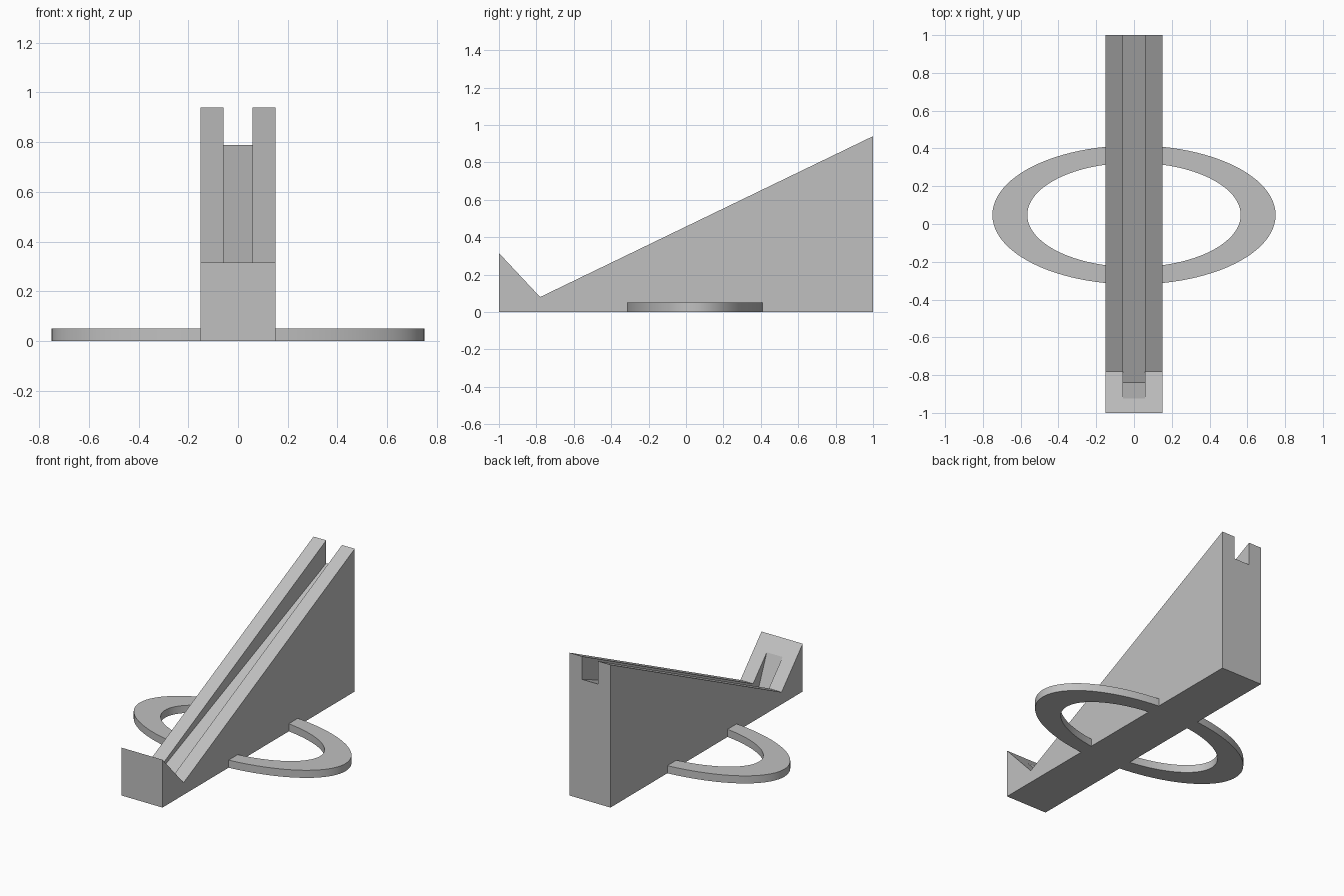
import bpy
import bmesh
from math import cos, sin, tau

if "Cube" in bpy.data.objects:
    bpy.data.objects.remove(bpy.data.objects["Cube"])

GREY = (0.53, 0.53, 0.53, 1)
grey = bpy.data.materials.new("plain_grey")
grey.use_nodes = True
grey.diffuse_color = GREY
grey.node_tree.nodes["Principled BSDF"].inputs["Base Color"].default_value = GREY


def add_object(name, bm):
    bmesh.ops.recalc_face_normals(bm, faces=bm.faces)
    mesh = bpy.data.meshes.new(name)
    bm.to_mesh(mesh)
    bm.free()
    mesh.materials.append(grey)
    obj = bpy.data.objects.new(name, mesh)
    bpy.context.collection.objects.link(obj)
    return obj


def side_profile(name, points, half_width):
    """Extrude a (y, z) outline across x."""
    bm = bmesh.new()
    face = bm.faces.new([bm.verts.new((-half_width, y, z)) for y, z in points])
    result = bmesh.ops.extrude_face_region(bm, geom=[face])
    moved = [v for v in result["geom"] if isinstance(v, bmesh.types.BMVert)]
    bmesh.ops.translate(bm, vec=(2 * half_width, 0, 0), verts=moved)
    return add_object(name, bm)


# Wedge stand with a raised front stop
stand = side_profile("ramp_stand", [(-1, 0), (1, 0), (1, 0.94), (-0.78, 0.08), (-1, 0.315)], 0.15)

# Groove along the ramp, shallow at the front and deep at the back
cutter = side_profile("groove_cutter", [(-0.84, 0.035), (1.1, 0.83), (1.1, 1.3), (-1, 1.3), (-1, 0.417)], 0.0575)
cutter.hide_render = True
cut = stand.modifiers.new("groove", 'BOOLEAN')
cut.operation = 'DIFFERENCE'
cut.solver = 'EXACT'
cut.object = cutter
bpy.context.view_layer.objects.active = stand
stand.select_set(True)
bpy.ops.object.modifier_apply(modifier=cut.name)
bpy.data.objects.remove(cutter)

# Flat oval ring that steadies the stand
SEGMENTS = 96
HEIGHT = 0.05
bm = bmesh.new()
loops = []
for rx, ry, z in [(0.75, 0.368, 0), (0.75, 0.368, HEIGHT), (0.565, 0.276, HEIGHT), (0.565, 0.276, 0)]:
    angles = [tau * i / SEGMENTS for i in range(SEGMENTS)]
    loops.append([bm.verts.new((rx * cos(a), 0.048 + ry * sin(a), z)) for a in angles])
for k in range(4):
    a, b = loops[k], loops[(k + 1) % 4]
    for i in range(SEGMENTS):
        j = (i + 1) % SEGMENTS
        bm.faces.new((a[i], a[j], b[j], b[i]))
ring = add_object("base_ring", bm)
bpy.ops.object.select_all(action='DESELECT')
ring.select_set(True)
bpy.context.view_layer.objects.active = ring
bpy.ops.object.shade_smooth_by_angle()
